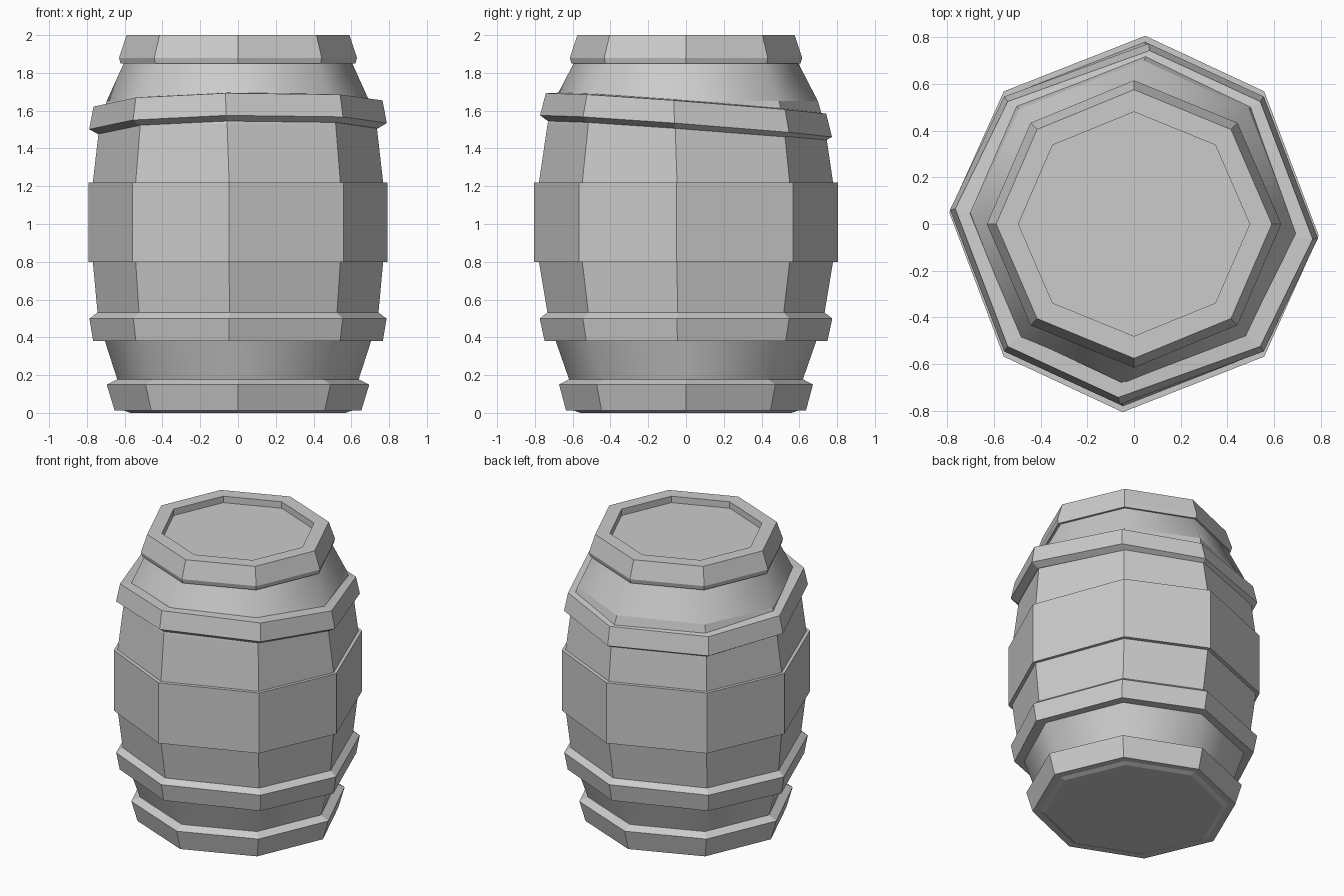
import bpy, bmesh
from math import radians, sin, cos


def ring(bm, z, rx, ry, twist=0, sx=0, sy=0):
    """Octagon: side corners are twisted, diagonal corners stay put; sx/sy tilt it."""
    verts = []
    for i in range(8):
        a = radians(45 * i - (twist if i % 2 == 0 else 0))
        k = 1 if i % 2 == 0 else 0.995
        x, y = rx * k * cos(a), ry * k * sin(a)
        verts.append(bm.verts.new((x, y, z + sx * x + sy * y)))
    return verts


def loft(name, profile, closed=False, smooth_bands=(), sx=0, sy=0):
    """Stack octagons; capped at both ends, or joined into a closed hoop."""
    bm = bmesh.new()
    rings = [ring(bm, *p, sx=sx, sy=sy) for p in profile]
    n = len(rings)
    for b in range(n if closed else n - 1):
        lo, hi = rings[b], rings[(b + 1) % n]
        for i in range(8):
            j = (i + 1) % 8
            f = bm.faces.new((lo[i], lo[j], hi[j], hi[i]))
            f.smooth = b in smooth_bands
    if not closed:
        bm.faces.new(rings[0][::-1])
        bm.faces.new(rings[-1])
    bmesh.ops.recalc_face_normals(bm, faces=bm.faces[:])
    mesh = bpy.data.meshes.new(name)
    bm.to_mesh(mesh)
    bm.free()
    ob = bpy.data.objects.new(name, mesh)
    bpy.context.collection.objects.link(ob)
    return ob


# Staved body with the recessed lid: (z, x radius, y radius, twist)
loft("barrel_body", [
    (0.0, 0.57, 0.56, 0),
    (0.015, 0.61, 0.60, 0),
    (0.18, 0.64, 0.62, 0),
    (0.38, 0.705, 0.69, 2),
    (0.53, 0.745, 0.735, 3.5),
    (0.80, 0.77, 0.78, 3.5),
    (1.22, 0.77, 0.78, 3.5),
    (1.53, 0.735, 0.735, 4.5),
    (1.65, 0.697, 0.70, 3.5),
    (1.85, 0.605, 0.595, 0),
    (1.96, 0.56, 0.55, 0),
    (1.955, 0.49, 0.48, 0),
], smooth_bands=(2, 8))

# Top rim around the lid
loft("top_rim", [
    (1.85, 0.58, 0.57, 0),
    (1.85, 0.622, 0.607, 0),
    (1.88, 0.63, 0.615, 0),
    (2.00, 0.59, 0.575, 0),
    (2.00, 0.495, 0.48, 0),
    (1.95, 0.495, 0.48, 0),
], closed=True)

# Loose hoop that has slipped askew
loft("tilted_hoop", [
    (1.485, 0.70, 0.69, 4.5),
    (1.492, 0.745, 0.735, 4.5),
    (1.518, 0.79, 0.775, 4.5),
    (1.638, 0.768, 0.745, 5),
    (1.645, 0.68, 0.68, 4.5),
], closed=True, sx=0.015, sy=-0.075)

# Wide middle hoop
loft("middle_hoop", [
    (0.80, 0.74, 0.74, 3.5),
    (0.80, 0.792, 0.807, 3.5),
    (1.22, 0.792, 0.807, 3.5),
    (1.22, 0.74, 0.74, 3.5),
], closed=True)

# Lower hoop with a bevelled top
loft("lower_hoop", [
    (0.38, 0.68, 0.67, 3.5),
    (0.38, 0.768, 0.75, 3.5),
    (0.50, 0.788, 0.776, 3.5),
    (0.535, 0.74, 0.73, 3.5),
], closed=True)

# Bottom hoop
loft("bottom_hoop", [
    (0.012, 0.58, 0.57, 0),
    (0.012, 0.653, 0.635, 0),
    (0.15, 0.695, 0.672, 0),
    (0.18, 0.635, 0.615, 0),
], closed=True)
